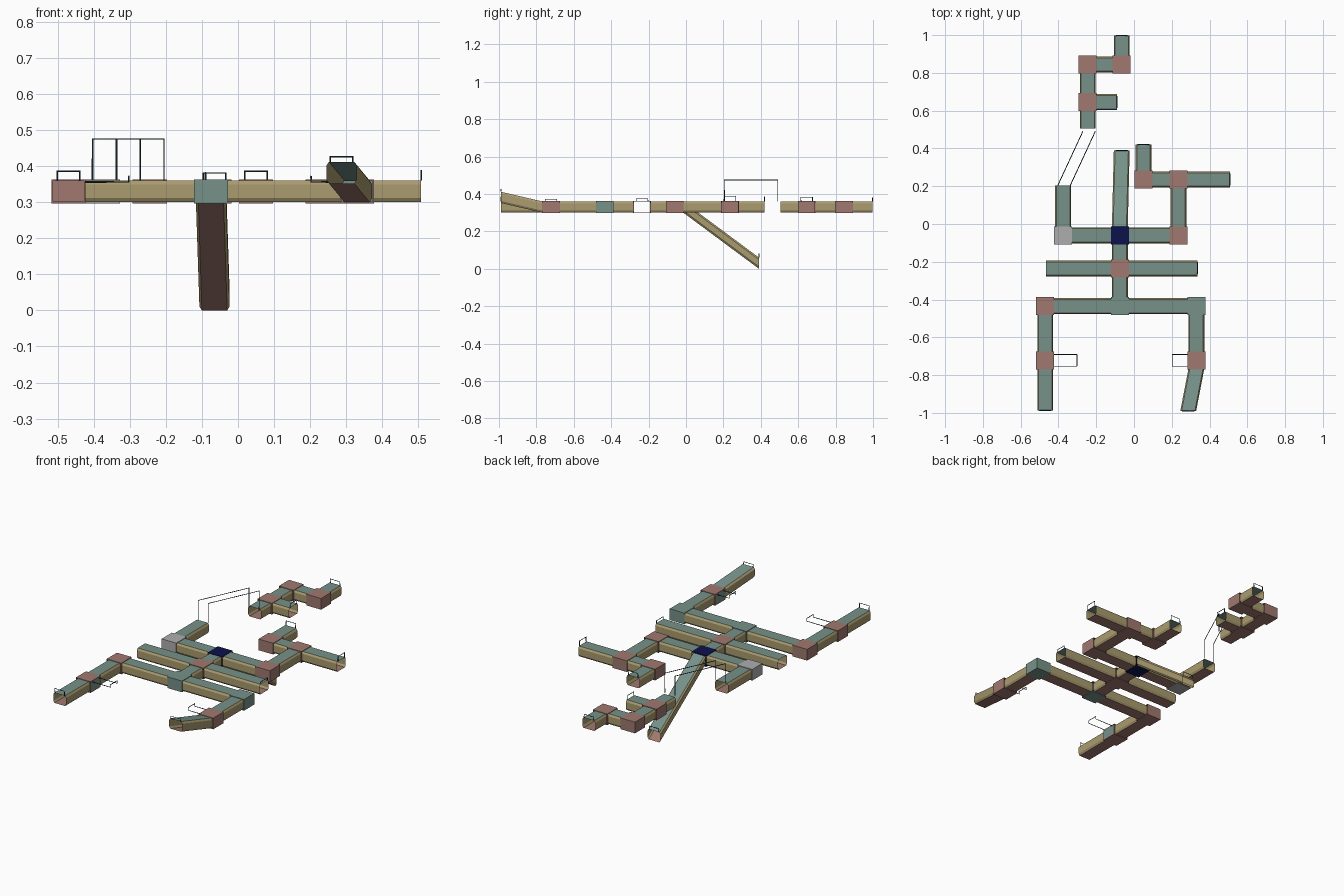
import bpy, bmesh
from mathutils import Vector

if "Cube" in bpy.data.objects:
    bpy.data.objects.remove(bpy.data.objects["Cube"])

H = 0.0475            # half width of a junction room
Z0, Z1 = 0.30, 0.36   # tunnel floor and ceiling


def mat(name, r, g, b):
    m = bpy.data.materials.new(name)
    m.diffuse_color = (r, g, b, 1)
    m.use_nodes = True
    m.node_tree.nodes["Principled BSDF"].inputs["Base Color"].default_value = m.diffuse_color
    return m


TEAL = mat("teal", .18, .285, .25)
PINK = mat("dusty_pink", .35, .19, .16)
SAND = mat("sand", .40, .33, .16)
NAVY = mat("navy", .004, .006, .07)
GREY = mat("grey", .42, .42, .42)
DARK = mat("dark_wire", .02, .05, .06)

# chamfered tunnel section: (sideways, up), starting at the floor
SECTION = [(-.035, 0), (.035, 0), (.042, .011), (.042, .049),
           (.035, .06), (-.035, .06), (-.042, .049), (-.042, .011)]


def finish(name, bm, mats):
    me = bpy.data.meshes.new(name)
    bm.to_mesh(me)
    bm.free()
    for m in mats:
        me.materials.append(m)
    ob = bpy.data.objects.new(name, me)
    bpy.context.collection.objects.link(ob)
    return ob


def axis_dir(a, b):
    """Main axis direction from a to b."""
    d = Vector(b) - Vector(a)
    if abs(d.x) > abs(d.y):
        return Vector((1 if d.x > 0 else -1, 0, 0))
    return Vector((0, 1 if d.y > 0 else -1, 0))


def tunnel(name, a, b):
    """Open tube whose ends stay upright; floor, walls and ceiling coloured."""
    d = axis_dir(a, b)
    side = Vector((-d.y, d.x, 0))
    bm = bmesh.new()
    rings = [[bm.verts.new(Vector(p) + side * s + Vector((0, 0, u)))
              for s, u in SECTION] for p in (a, b)]
    for i in range(8):
        j = (i + 1) % 8
        f = bm.faces.new((rings[0][i], rings[1][i], rings[1][j], rings[0][j]))
        f.material_index = {0: 0, 4: 2}.get(i, 1)
    bmesh.ops.recalc_face_normals(bm, faces=bm.faces)
    finish(name, bm, (PINK, SAND, TEAL))


def room(name, c, material, openings):
    """Box with a doorway cut in each side that meets a tunnel."""
    bm = bmesh.new()
    bmesh.ops.create_cube(bm, size=1)
    for v in bm.verts:
        v.co = Vector((v.co.x * 2 * H, v.co.y * 2 * H, v.co.z * .066)) + \
            Vector((c[0], c[1], (Z0 + Z1) / 2))
    bm.normal_update()
    doors = [f for f in bm.faces if any(f.normal.dot(d) > .9 for d in openings)]
    if doors:
        bmesh.ops.inset_individual(bm, faces=doors, thickness=.006)
        bmesh.ops.delete(bm, geom=doors, context='FACES')
    finish(name, bm, (material,))


def wire(name, pts):
    """Thin bent rod through the points."""
    cu = bpy.data.curves.new(name, 'CURVE')
    cu.dimensions = '3D'
    cu.bevel_depth = .0025
    cu.bevel_resolution = 0
    cu.use_fill_caps = True
    sp = cu.splines.new('POLY')
    sp.points.add(len(pts) - 1)
    for p, co in zip(sp.points, pts):
        p.co = (*co, 1)
    cu.materials.append(DARK)
    bpy.context.collection.objects.link(bpy.data.objects.new(name, cu))


def arch(name, end, d, rise, run=0):
    """Wire hoop over an opening, optionally reaching outwards first."""
    e, s = Vector(end), Vector((-d[1], d[0], 0)) * .031
    o, up = Vector(d) * run, Vector((0, 0, rise))
    pts = [e + s, e + s + o, e + s + o + up, e - s + o + up, e - s + o, e - s]
    wire(name, pts if run else pts[1:-1])


# junction rooms: x, y, colour
ROOMS = {
    "front_left": (-.47, -.435, PINK), "front_middle": (-.075, -.435, TEAL),
    "front_right": (.33, -.435, TEAL), "left_arm": (-.47, -.722, PINK),
    "right_arm": (.33, -.722, PINK), "crossing": (-.075, -.235, PINK),
    "hub": (-.075, -.06, NAVY), "grey": (-.375, -.06, GREY),
    "east": (.235, -.06, PINK), "northeast": (.235, .235, PINK),
    "inner": (.05, .235, PINK), "island_low": (-.245, .645, PINK),
    "island_high": (-.245, .845, PINK), "island_top": (-.065, .845, PINK),
}
# open tunnel ends: x, y, floor height
ENDS = {
    "left_exit": (-.47, -.988, Z0), "right_ramp_exit": (.287, -.99, .352),
    "west_exit": (-.465, -.235, Z0), "side_exit": (.335, -.235, Z0),
    "down_ramp_exit": (-.065, .39, 0), "grey_exit": (-.375, .205, Z0),
    "east_exit": (.508, .235, Z0), "inner_exit": (.05, .42, Z0),
    "island_south_exit": (-.245, .505, Z0), "island_side_exit": (-.09, .645, Z0),
    "island_north_exit": (-.065, .997, Z0),
}
# each room with the places its tunnels lead to
LINKS = {
    "front_left": ("front_middle", "left_arm"),
    "front_middle": ("front_right", "crossing"),
    "front_right": ("right_arm",),
    "left_arm": ("left_exit",),
    "right_arm": ("right_ramp_exit",),
    "crossing": ("hub", "west_exit", "side_exit"),
    "hub": ("grey", "east", "down_ramp_exit"),
    "grey": ("grey_exit",),
    "east": ("northeast",),
    "northeast": ("east_exit", "inner"),
    "inner": ("inner_exit",),
    "island_low": ("island_south_exit", "island_side_exit", "island_high"),
    "island_high": ("island_top",),
    "island_top": ("island_north_exit",),
}


def place(n):
    return (*ROOMS[n][:2], Z0) if n in ROOMS else ENDS[n]


# tunnels between rooms and exits
doors = {n: [] for n in ROOMS}
for n1, targets in LINKS.items():
    for n2 in targets:
        a, b = Vector(place(n1)), Vector(place(n2))
        d = axis_dir(a, b)
        doors[n1].append(d)
        a += d * (H - .002)
        if n2 in ROOMS:
            doors[n2].append(-d)
            b -= d * (H - .002)
        tunnel(f"tunnel_{n1}_to_{n2}", a, b)

for n, (x, y, m) in ROOMS.items():
    room(f"room_{n}", (x, y), m, doors[n])

# wire hoops at the open ends
for n, d, rise in (("left_exit", (0, -1, 0), .026), ("right_ramp_exit", (0, -1, 0), .014),
                   ("side_exit", (1, 0, 0), .014), ("down_ramp_exit", (0, 1, 0), .02),
                   ("east_exit", (1, 0, 0), .028), ("inner_exit", (0, 1, 0), .026),
                   ("island_side_exit", (1, 0, 0), .022),
                   ("island_north_exit", (0, 1, 0), .021)):
    arch(f"hoop_{n}", Vector(ENDS[n]) + Vector((0, 0, .06)), d, rise)

# side hatches on the two front arms
for n, s, run in (("left_arm", 1, .12), ("right_arm", -1, .08)):
    x, y, _ = ROOMS[n]
    arch(f"hatch_hoop_{n}", (x + s * H, y, .356), (s, 0, 0), .016, run)
    bm = bmesh.new()
    px = x + s * (H + .001)
    bm.faces.new([bm.verts.new((px, y + dy, z)) for dy, z in
                  ((-.043, .302), (.043, .302), (.043, .358), (-.043, .358))])
    finish(f"hatch_{n}", bm, (TEAL,))

# tall twin wires joining the grey tunnel to the island
for i, s in enumerate((-.033, .033)):
    wire(f"bridge_wire_{i + 1}", [(-.37 + s, .205, .36), (-.37 + s, .205, .475),
                                  (-.238 + s, .49, .475), (-.238 + s, .49, .36)])
